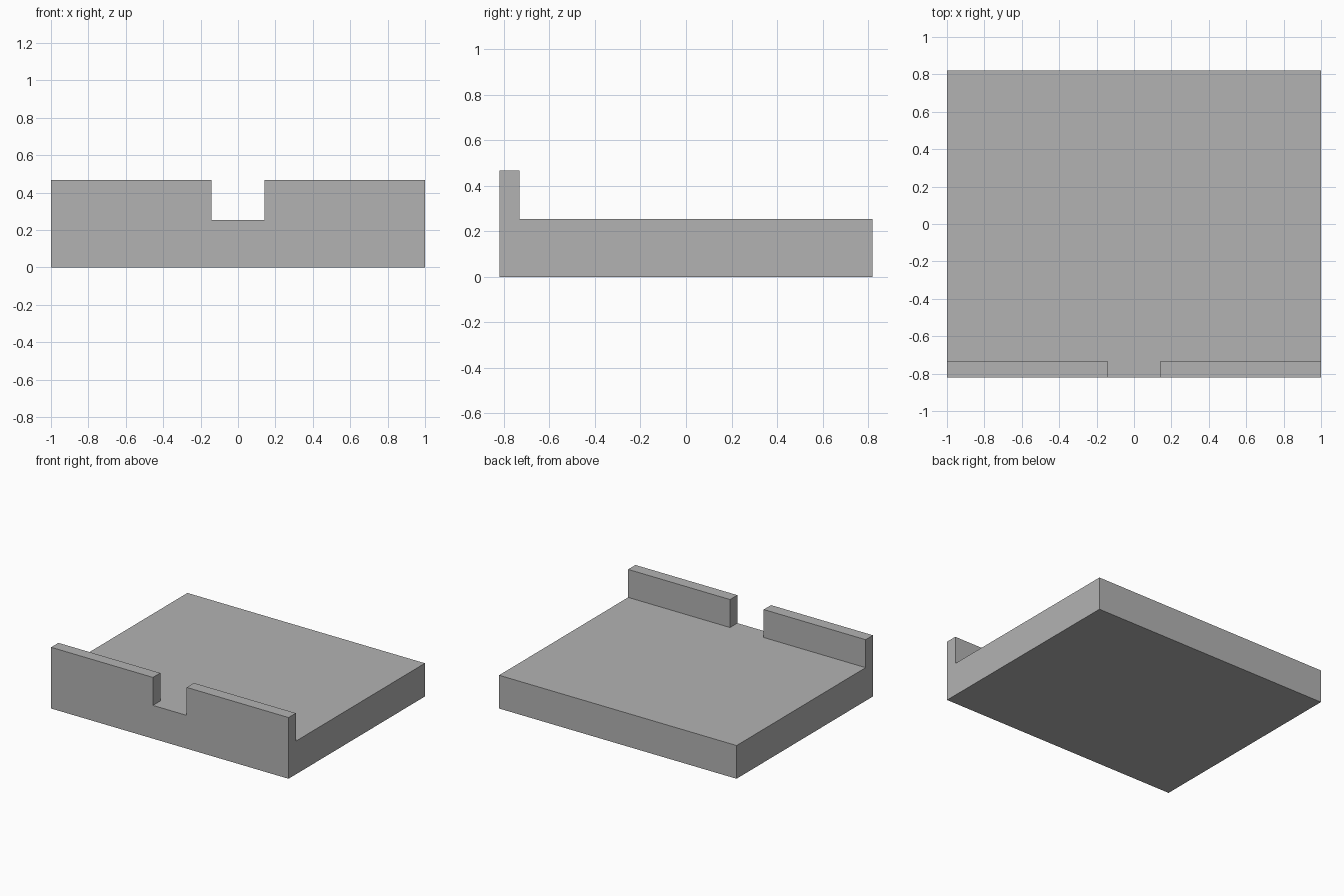
import bpy
import bmesh
from mathutils import Vector

default = bpy.data.objects.get("Cube")
if default:
    bpy.data.objects.remove(default, do_unlink=True)

# Overall sizes
HALF_W, HALF_D = 1.0, 0.82
SLAB_H, WALL_H = 0.253, 0.466
WALL_BACK = -0.732                     # inner face of the front lip
GAP = 0.142                            # half width of the gap in the lip
MARGIN, SOCKET, SOCKET_DEPTH = 0.104, 0.22, 0.16

grey = bpy.data.materials.new("Plain Grey")
grey.use_nodes = True
colour = (0.45, 0.45, 0.45, 1)
grey.diffuse_color = colour
grey.node_tree.nodes["Principled BSDF"].inputs["Base Color"].default_value = colour


def cut(bm, axis, value):
    """Slice the whole mesh with a plane across one axis."""
    normal = Vector((0, 0, 0))
    normal[axis] = 1
    bmesh.ops.bisect_plane(bm, geom=bm.verts[:] + bm.edges[:] + bm.faces[:],
                           plane_co=normal * value, plane_no=normal)


def raise_faces(bm, direction, rule, height):
    """Extrude upward the faces that point in a direction and pass a rule."""
    faces = [f for f in bm.faces
             if f.normal.z * direction > 0.9 and rule(f.calc_center_median())]
    new = bmesh.ops.extrude_face_region(bm, geom=faces)["geom"]
    verts = [v for v in new if isinstance(v, bmesh.types.BMVert)]
    bmesh.ops.translate(bm, verts=verts, vec=(0, 0, height))


# Slab
bm = bmesh.new()
bmesh.ops.create_cube(bm, size=1)
bmesh.ops.scale(bm, vec=(2 * HALF_W, 2 * HALF_D, SLAB_H), verts=bm.verts)
bmesh.ops.translate(bm, vec=(0, 0, SLAB_H / 2), verts=bm.verts)

# Guide cuts for the lip, its gap and the corner sockets
cut(bm, 1, WALL_BACK)
for side in (-1, 1):
    cut(bm, 0, side * GAP)
    for inset in (MARGIN, MARGIN + SOCKET):
        cut(bm, 0, side * (HALF_W - inset))
        cut(bm, 1, side * (HALF_D - inset))
bm.normal_update()

# Two-part front lip
raise_faces(bm, 1, lambda c: c.y < WALL_BACK and abs(c.x) > GAP, WALL_H - SLAB_H)

# Square sockets under the four corners
raise_faces(bm, -1,
            lambda c: MARGIN < HALF_W - abs(c.x) < MARGIN + SOCKET
            and MARGIN < HALF_D - abs(c.y) < MARGIN + SOCKET,
            SOCKET_DEPTH)

bmesh.ops.recalc_face_normals(bm, faces=bm.faces)
mesh = bpy.data.meshes.new("base_plate")
bm.to_mesh(mesh)
bm.free()
mesh.materials.append(grey)
plate = bpy.data.objects.new("base_plate", mesh)
bpy.context.collection.objects.link(plate)
